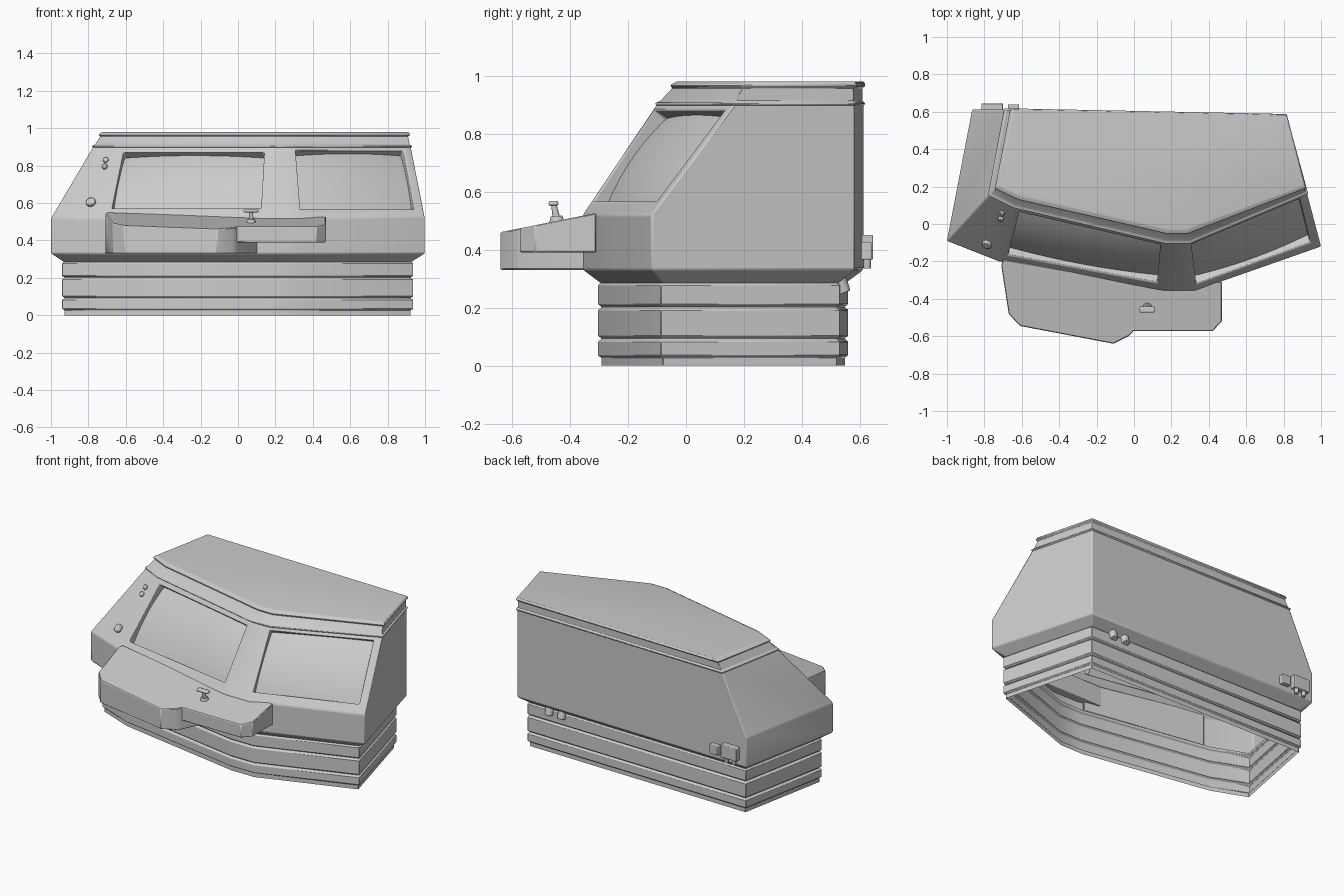
import bpy, bmesh, math
from mathutils import Vector, Matrix

if "Cube" in bpy.data.objects:
    bpy.data.objects.remove(bpy.data.objects["Cube"])

grey = bpy.data.materials.new("plain_grey")
grey.use_nodes = True
COLOUR = (0.6, 0.6, 0.6, 1)
grey.diffuse_color = COLOUR
grey.node_tree.nodes["Principled BSDF"].inputs["Base Color"].default_value = COLOUR


def finish(bm, name, bevel=0.0, segments=2, recalc=True):
    """Turn a bmesh into a smooth-shaded object with an optional edge bevel."""
    bmesh.ops.remove_doubles(bm, verts=bm.verts, dist=0.0005)
    if recalc:
        bmesh.ops.recalc_face_normals(bm, faces=bm.faces)
    mesh = bpy.data.meshes.new(name)
    bm.to_mesh(mesh)
    bm.free()
    mesh.materials.append(grey)
    ob = bpy.data.objects.new(name, mesh)
    bpy.context.collection.objects.link(ob)
    if bevel:
        mod = ob.modifiers.new("soft_edges", 'BEVEL')
        mod.width, mod.segments = bevel, segments
        mod.limit_method, mod.angle_limit = 'ANGLE', math.radians(20)
    bpy.ops.object.select_all(action='DESELECT')
    ob.select_set(True)
    bpy.context.view_layer.objects.active = ob
    bpy.ops.object.shade_smooth_by_angle(angle=math.radians(30))
    return ob


def offset(poly, d):
    """Grow a clockwise outline by d with mitred corners."""
    pts = [Vector(p) for p in poly]
    out = []
    for i, p in enumerate(pts):
        a, b = (p - pts[i - 1]).normalized(), (pts[(i + 1) % len(pts)] - p).normalized()
        na, nb = Vector((-a.y, a.x)), Vector((-b.y, b.x))
        out.append(p + (na + nb) * d / (1 + na.dot(nb)))
    return out


def loft(bm, rings, skip=(), cap_top=False, cap_bottom=False):
    """Skin a stack of (outline, z) rings; skip holds (level, side) gaps."""
    loops = [[bm.verts.new((p[0], p[1], z)) for p in poly] for poly, z in rings]
    n = len(loops[0])
    for k in range(len(loops) - 1):
        for i in range(n):
            if (k, i) not in skip:
                j = (i + 1) % n
                bm.faces.new((loops[k][i], loops[k][j], loops[k + 1][j], loops[k + 1][i]))
    if cap_top:
        bm.faces.new(loops[-1])
    if cap_bottom:
        bm.faces.new(loops[0])


# Clockwise outlines: back left, back right, right corner, nose, left facet, left corner
waist = [(-.865, .612), (.812, .582), (1, -.12), (.33, -.355), (.15, -.355), (-.72, -.20), (-1, -.09)]
brow = [(-.69, .612), (.812, .582), (.925, .165), (.30, -.10), (.17, -.10), (-.64, .09), (-.775, .155)]
crown = [(-.645, .612), (.812, .582), (.91, .205), (.28, -.03), (.18, -.03), (-.61, .15), (-.725, .205)]
LOW, HIGH = .52, .90


def blend(t):
    return [Vector(a).lerp(Vector(b), t) for a, b in zip(brow, crown)]


# Pleated base skirt, open underneath
skirt = bmesh.new()
wide, slim = offset(waist, -.052), offset(waist, -.063)
rings = [(slim, 0), (slim, .028)]
for z0, z1 in ((.034, .083), (.101, .192), (.210, .278)):
    rings += [(slim, z0 - .006), (wide, z0), (wide, z1), (slim, z1 + .008)]
rings.append((slim, .30))
loft(skirt, rings)
finish(skirt, "base_skirt", .003, 1)

# Cabinet with two framed screen openings and sunken glass
body = bmesh.new()
loft(body, [(offset(waist, -.06), .285), (waist, .33), (waist, LOW), (brow, HIGH)],
     skip={(2, 2), (2, 4)})


def on_panel(corners, u, v):
    bl, br, tr, tl = corners
    return bl.lerp(br, u).lerp(tl.lerp(tr, u), v)


def screen(name, right, left, u0, u1, v0, v1):
    """Frame the opening in the sloping panel and add a bulging glass."""
    c = [Vector((*waist[left], LOW)), Vector((*waist[right], LOW)),
         Vector((*brow[right], HIGH)), Vector((*brow[left], HIGH))]
    normal = (c[1] - c[0]).cross(c[3] - c[0]).normalized()
    hole = [on_panel(c, u, v) for u, v in ((u0, v0), (u1, v0), (u1, v1), (u0, v1))]
    layers = [[body.verts.new(p) for p in pts]
              for pts in (c, hole, [p - normal * .06 for p in hole])]
    for outer, inner in zip(layers, layers[1:]):
        for i in range(4):
            j = (i + 1) % 4
            body.faces.new((outer[i], outer[j], inner[j], inner[i]))
    glass, n = bmesh.new(), 16
    grid = []
    for i in range(n + 1):
        row = []
        for j in range(n + 1):
            a, b = 2 * i / n - 1, 2 * j / n - 1
            p = on_panel(c, u0 + (u1 - u0) * i / n, v0 + (v1 - v0) * j / n)
            row.append(glass.verts.new(p - normal * (.01 + .022 * (a * a + b * b))))
        grid.append(row)
    for i in range(n):
        for j in range(n):
            glass.faces.new((grid[i][j], grid[i + 1][j], grid[i + 1][j + 1], grid[i][j + 1]))
    finish(glass, name, recalc=False)
    return normal


left_normal = screen("left_screen_glass", 4, 5, .04, .965, .14, .93)
screen("right_screen_glass", 2, 3, .01, .93, .13, .95)
finish(body, "cabinet_body", .008)

# Stepped cornice and flat roof
cornice = bmesh.new()
loft(cornice, [(brow, HIGH - .004), (offset(brow, .005), HIGH), (offset(brow, .005), HIGH + .006),
               (offset(blend(.1), -.004), HIGH + .012), (offset(blend(.7), -.004), .957),
               (offset(blend(.75), .006), .963), (offset(blend(.8), .006), .970), (crown, .98)],
     cap_top=True)
finish(cornice, "roof_cornice", .002, 1)


# Sloping control shelf: deep left block and shallower right block
def shelf(name, outline, bottom):
    bm = bmesh.new()
    loft(bm, [(outline, bottom), (outline, .5)], cap_top=True, cap_bottom=True)
    for v in bm.verts:
        if v.co.z > .45:
            v.co.z = .46 + (v.co.y + .64) * .06 / .30
    return finish(bm, name, .004, 1)


shelf("shelf_left", [(-.70, -.19), (.11, -.33), (-.005, -.575), (-.03, -.60), (-.11, -.64),
                     (-.61, -.545), (-.67, -.48), (-.71, -.22)], .33)
shelf("shelf_right", [(-.2, -.31), (.47, -.31), (.47, -.52), (.42, -.573), (-.01, -.573)], .39)


# Small round parts
def rod(name, start, end, r1, r2, bevel=0.0):
    start, end = Vector(start), Vector(end)
    axis = end - start
    bm = bmesh.new()
    bmesh.ops.create_cone(bm, cap_ends=True, segments=20, radius1=r1, radius2=r2, depth=axis.length)
    turn = Vector((0, 0, 1)).rotation_difference(axis).to_matrix().to_4x4()
    bm.transform(Matrix.Translation((start + end) / 2) @ turn)
    return finish(bm, name, bevel)


def box(name, low, high, bevel=.004):
    low, high = Vector(low), Vector(high)
    bm = bmesh.new()
    bmesh.ops.create_cube(bm, size=1)
    bm.transform(Matrix.Translation((low + high) / 2) @ Matrix.Diagonal((*(high - low), 1)))
    return finish(bm, name, bevel)


# Control lever with a crossbar handle
rod("lever_base", (.07, -.445, .495), (.07, -.447, .515), .026, .020)
rod("lever_stem", (.07, -.447, .51), (.07, -.456, .555), .013, .009)
box("lever_handle", (.03, -.474, .550), (.11, -.440, .568), .007)

# Push buttons on the left facet, standing out along its slope
corner, inner, top = (Vector((*waist[6], LOW)), Vector((*waist[5], LOW)), Vector((*brow[6], HIGH)))
facet = (inner - corner).cross(top - corner).normalized()
for name, x, z, r in (("large_button", -.785, .60, .026), ("lower_button", -.71, .79, .015),
                      ("upper_button", -.705, .825, .015)):
    y = corner.y - (facet.x * (x - corner.x) + facet.z * (z - corner.z)) / facet.y
    spot = Vector((x, y, z))
    rod(name, spot - facet * .01, spot + facet * .018, r, r, .005)

# Rear connector boxes with cable glands
box("connector_large", (-.815, .60, .365), (-.70, .645, .45))
box("connector_small", (-.675, .59, .365), (-.615, .64, .425))
for i, x in enumerate((-.785, -.73)):
    rod("cable_gland_%d" % (i + 1), (x, .625, .335), (x, .625, .37), .012, .014)

# Rear cable outlets below the cabinet
for i, x in enumerate((.61, .52)):
    rod("cable_outlet_%d" % (i + 1), (x, .518, .315), (x, .545, .25), .030, .024, .003)
